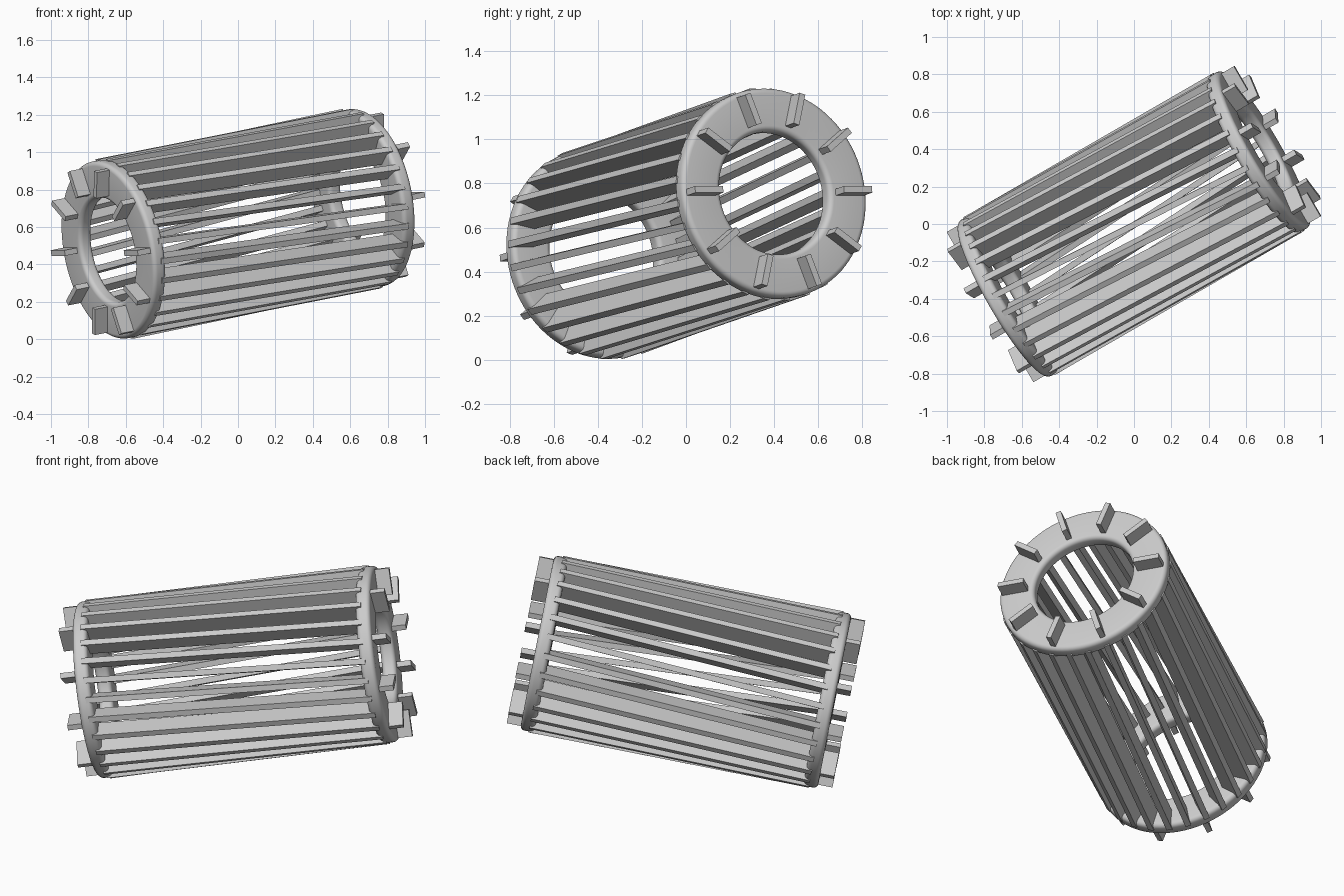
import bpy, bmesh, math
from mathutils import Matrix, Vector

cube = bpy.data.objects.get("Cube")
if cube:
    bpy.data.objects.remove(cube, do_unlink=True)

RING_X = 0.782        # from the middle to each end ring
BARS, FINS = 28, 10
RING_STEPS = 96

metal = bpy.data.materials.new("light grey metal")
metal.use_nodes = True
grey = (0.6, 0.6, 0.6, 1)
metal.diffuse_color = grey
metal.node_tree.nodes["Principled BSDF"].inputs["Base Color"].default_value = grey

# The cage axis is local x, turned and tipped as a whole
pose = (Matrix.Translation((0, 0, 0.617))
        @ Matrix.Rotation(math.radians(30), 4, 'Z')
        @ Matrix.Rotation(math.radians(-10), 4, 'Y'))


def finish(obj, name):
    """Name an object, give it its colour and set it in the tilted frame."""
    obj.name = name
    obj.matrix_world = pose
    obj.data.materials.append(metal)


def radial_box(name, size, angle, along, radius, skew=0.0):
    """Box of (axial, radial, thick) size at an angle round the axis."""
    bpy.ops.mesh.primitive_cube_add(size=1)
    obj = bpy.context.object
    obj.data.transform(Matrix.Rotation(angle, 4, 'X')
                       @ Matrix.Translation((along, radius, 0))
                       @ Matrix.Rotation(skew, 4, 'Y')
                       @ Matrix.Diagonal(Vector((*size, 1))))
    finish(obj, name)


def flat_ring(name, along, inner, outer, half, corner):
    """Flat annular plate with rounded edges, turned round the axis."""
    profile = []
    corners = ((half - corner, outer - corner), (corner - half, outer - corner),
               (corner - half, inner + corner), (half - corner, inner + corner))
    for quarter, (x, r) in enumerate(corners):
        for step in range(7):
            a = (quarter + step / 6) * math.pi / 2
            profile.append((along + x + corner * math.cos(a),
                            r + corner * math.sin(a)))
    bm = bmesh.new()
    loops = []
    for i in range(RING_STEPS):
        t = math.tau * i / RING_STEPS
        loops.append([bm.verts.new((x, r * math.cos(t), r * math.sin(t)))
                      for x, r in profile])
    n = len(profile)
    for i in range(RING_STEPS):
        a, b = loops[i - 1], loops[i]
        for j in range(n):
            bm.faces.new((a[j - 1], a[j], b[j], b[j - 1])).smooth = True
    bmesh.ops.recalc_face_normals(bm, faces=bm.faces)
    mesh = bpy.data.meshes.new(name)
    bm.to_mesh(mesh)
    bm.free()
    obj = bpy.data.objects.new(name, mesh)
    bpy.context.collection.objects.link(obj)
    finish(obj, name)


# Skewed bars, just proud of the ring rims
for i in range(BARS):
    radial_box(f"bar_{i + 1}", (1.55, 0.11, 0.032),
               math.tau * i / BARS, 0, 0.432, math.radians(-3.1))

for side, end in ((-1, "left"), (1, "right")):
    # Flat end ring
    flat_ring(f"{end}_end_ring", side * RING_X, 0.283, 0.482, 0.04, 0.025)

    # Cooling fins standing on the ring face
    for i in range(FINS):
        radial_box(f"{end}_fin_{i + 1}", (0.12, 0.147, 0.03),
                   math.tau * i / FINS, side * 0.84, 0.39)
